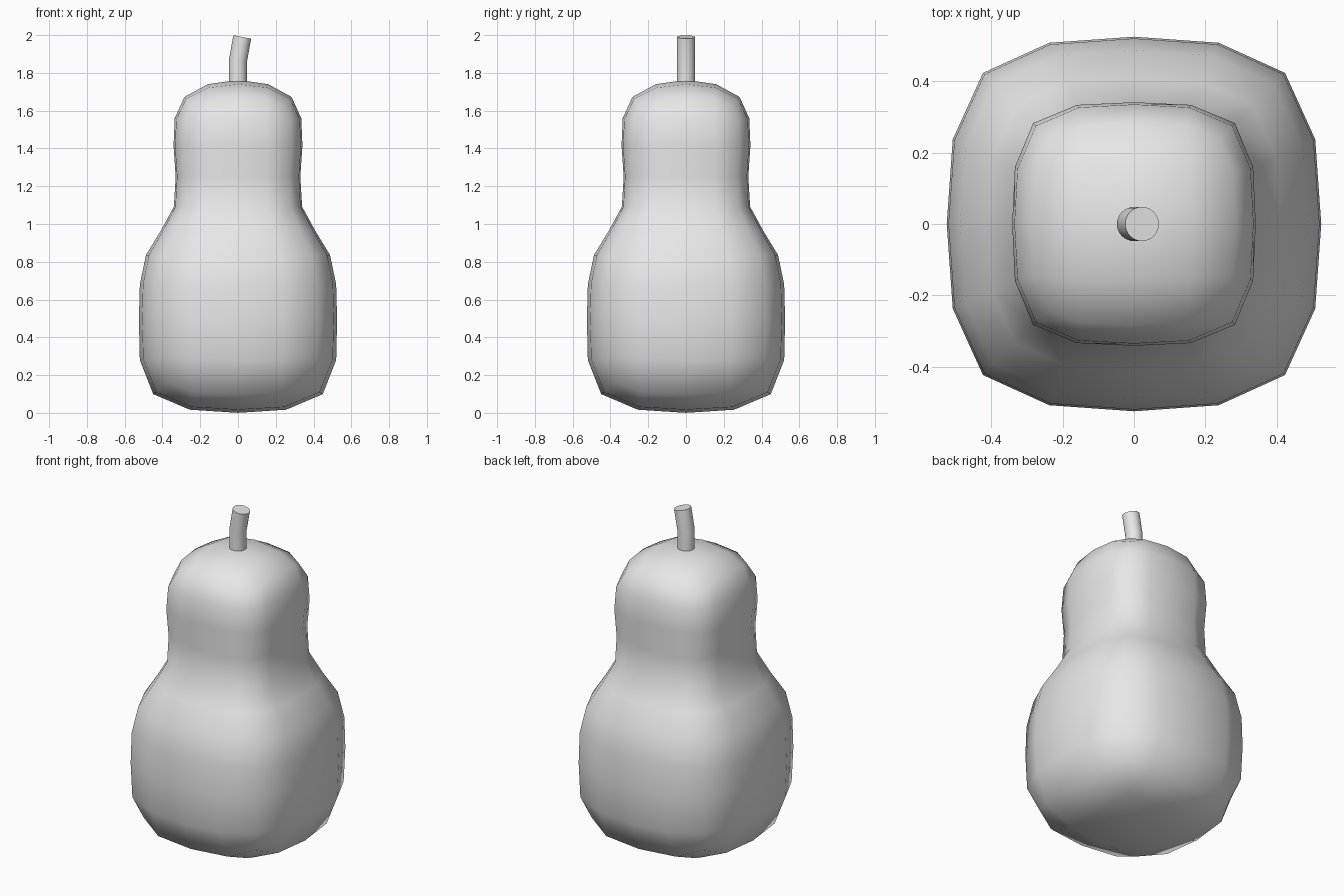
import bpy, bmesh, math
from mathutils import Vector

old = bpy.data.objects.get("Cube")
if old:
    bpy.data.objects.remove(old, do_unlink=True)

grey = bpy.data.materials.new("light_grey")
grey.use_nodes = True
colour = (0.8, 0.8, 0.8, 1)
grey.diffuse_color = colour
grey.node_tree.nodes["Principled BSDF"].inputs["Base Color"].default_value = colour


def loft(name, rings, low, high):
    """Skin stacked rings; low and high build the end caps."""
    bm = bmesh.new()
    loops = [[bm.verts.new(p) for p in ring] for ring in rings]
    n = len(loops[0])
    for a, b in zip(loops, loops[1:]):
        for i in range(n):
            j = (i + 1) % n
            bm.faces.new((a[i], a[j], b[j], b[i]))
    for loop, centre in ((loops[0], low), (loops[-1], high)):
        if centre is None:
            bm.faces.new(loop)
        else:
            # four quads around the centre, meeting at the corners
            c = bm.verts.new((0, 0, centre))
            for i in range(0, n, 2):
                bm.faces.new((c, loop[i], loop[i + 1], loop[(i + 2) % n]))
    bmesh.ops.recalc_face_normals(bm, faces=bm.faces)
    mesh = bpy.data.meshes.new(name)
    bm.to_mesh(mesh)
    bm.free()
    mesh.materials.append(grey)
    obj = bpy.data.objects.new(name, mesh)
    bpy.context.collection.objects.link(obj)
    return obj


def square_ring(half, corner, z, corner_z):
    """Eight points: side middles alternating with drawn-in corners."""
    ring = []
    for i in range(4):
        a = i * math.pi / 2
        x, y = math.cos(a), math.sin(a)
        ring.append((half * x, half * y, z))
        k = half * corner
        ring.append((k * (x - y), k * (x + y), corner_z))
    return ring


# Pear body: a coarse cage of rounded squares, smoothed once
levels = [  # half width, corner ratio, middle height, corner height
    (0.53, 0.85, 0.04, 0.08),
    (0.546, 0.88, 0.51, 0.51),
    (0.527, 0.87, 0.85, 0.85),
    (0.317, 0.91, 1.075, 1.075),
    (0.357, 0.92, 1.425, 1.425),
    (0.33, 0.88, 1.705, 1.665),
]
body = loft("pear_body", [square_ring(*v) for v in levels], -0.035, 1.812)
body.data.shade_smooth()
sub = body.modifiers.new("smooth_form", "SUBSURF")
sub.levels = sub.render_levels = 1
sub.use_limit_surface = False

# Stem: a round tube that bends towards +x
tilt = 0.19
stem_rings = []
for x, z, lean in ((0, 1.7, 0), (0, 1.865, tilt / 2), (0.0225, 1.99, tilt)):
    across = Vector((math.cos(lean), 0, -math.sin(lean))) * 0.048
    deep = Vector((0, 0.048, 0))
    stem_rings.append([
        Vector((x, 0, z)) + across * math.cos(t) + deep * math.sin(t)
        for t in (math.tau * i / 32 for i in range(32))])
stem = loft("stem", stem_rings, None, None)
bpy.ops.object.select_all(action="DESELECT")
stem.select_set(True)
bpy.context.view_layer.objects.active = stem
bpy.ops.object.shade_smooth_by_angle(angle=math.radians(40))
